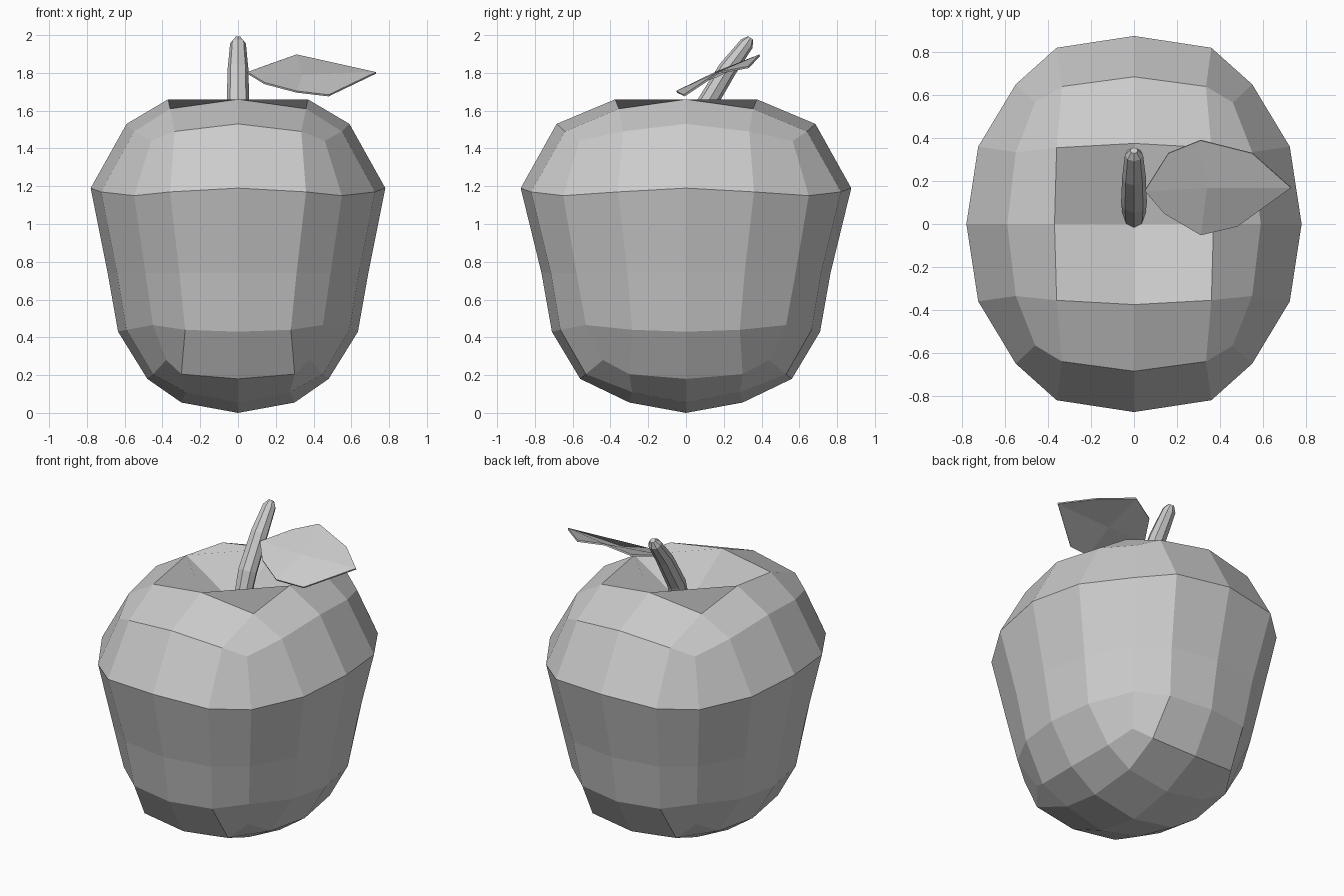
import bpy, bmesh, math
from mathutils import Vector

if "Cube" in bpy.data.objects:
    bpy.data.objects.remove(bpy.data.objects["Cube"])


def make_object(name, bm):
    bmesh.ops.recalc_face_normals(bm, faces=bm.faces)
    mesh = bpy.data.meshes.new(name)
    bm.to_mesh(mesh)
    bm.free()
    obj = bpy.data.objects.new(name, mesh)
    bpy.context.collection.objects.link(obj)
    return obj


# Apple body: one quarter of a 4x4x4 rounded box, mirrored in x and y
def cap(bm, ring, rim_x, diag, rim_y, centre):
    rx, d, ry, c = [bm.verts.new(p) for p in (rim_x, diag, rim_y, centre)]
    p = ring
    for f in ((p[0], p[1], d, rx), (p[1], p[2], p[3], d),
              (p[3], p[4], ry, d), (rx, d, ry, c)):
        bm.faces.new(f)


RINGS = [  # side middle, quarter, corner, quarter, back middle
    [(.48, 0, .18), (.45, .30, .205), (.38, .44, .28), (.30, .53, .205), (0, .56, .18)],
    [(.635, 0, .43), (.59, .285, .44), (.45, .53, .465), (.28, .665, .44), (0, .71, .43)],
    [(.69, 0, .74), (.64, .31, .74), (.49, .58, .74), (.31, .715, .74), (0, .765, .74)],
    [(.78, 0, 1.19), (.725, .36, 1.17), (.55, .65, 1.15), (.36, .82, 1.17), (0, .875, 1.19)],
    [(.59, 0, 1.53), (.55, .335, 1.49), (.46, .565, 1.44), (.335, .64, 1.49), (0, .685, 1.53)],
]
bm = bmesh.new()
rings = [[bm.verts.new(p) for p in ring] for ring in RINGS]
for lo, hi in zip(rings, rings[1:]):
    for i in range(4):
        bm.faces.new((lo[i], lo[i + 1], hi[i + 1], hi[i]))
cap(bm, rings[0], (.30, 0, .055), (.275, .285, .11), (0, .30, .055), (0, 0, 0))
cap(bm, rings[-1], (.37, 0, 1.66), (.36, .355, 1.61), (0, .375, 1.66), (0, 0, 1.42))
bmesh.ops.recalc_face_normals(bm, faces=bm.faces)
if sum(f.normal.x * f.calc_area() for f in bm.faces) < 0:
    bmesh.ops.reverse_faces(bm, faces=bm.faces)
for axis in "XY":
    bmesh.ops.mirror(bm, geom=bm.verts[:] + bm.edges[:] + bm.faces[:],
                     axis=axis, merge_dist=0.001)
bmesh.ops.remove_doubles(bm, verts=bm.verts, dist=0.001)
make_object("apple_body", bm)

# Stem: eight-sided tube leaning back, narrowing at the tip
PATH = [(.015, 1.38, .05), (.10, 1.62, .06), (.22, 1.82, .055),
        (.322, 1.955, .042), (.342, 1.985, .018)]
bm = bmesh.new()
loops = []
for i, (y, z, r) in enumerate(PATH):
    a, b = PATH[max(i - 1, 0)], PATH[min(i + 1, len(PATH) - 1)]
    t = Vector((0, b[0] - a[0], b[1] - a[1])).normalized()
    side = Vector((0, t.z, -t.y))
    loops.append([bm.verts.new(Vector((0, y, z))
                  + Vector((1, 0, 0)) * r * math.cos(k * math.pi / 4)
                  + side * r * .9 * math.sin(k * math.pi / 4)) for k in range(8)])
for lo, hi in zip(loops, loops[1:]):
    for k in range(8):
        bm.faces.new((lo[k], lo[k - 1], hi[k - 1], hi[k]))
bm.faces.new(loops[0])
bm.faces.new(loops[-1])
make_object("stem", bm)

# Leaf: four quads around a centre point, given a thin edge
OUTLINE = [(.05, .155, 1.80), (.14, .05, 1.745), (.31, -.05, 1.70), (.48, -.01, 1.68),
           (.73, .17, 1.80), (.55, .33, 1.83), (.31, .39, 1.893), (.16, .33, 1.84)]
bm = bmesh.new()
centre = bm.verts.new((.34, .17, 1.785))
rim = [bm.verts.new(p) for p in OUTLINE]
for i in range(0, 8, 2):
    bm.faces.new((rim[i - 2], rim[i - 1], rim[i], centre))
leaf = make_object("leaf", bm)
solid = leaf.modifiers.new("thickness", 'SOLIDIFY')
solid.thickness = 0.01
solid.offset = 0
